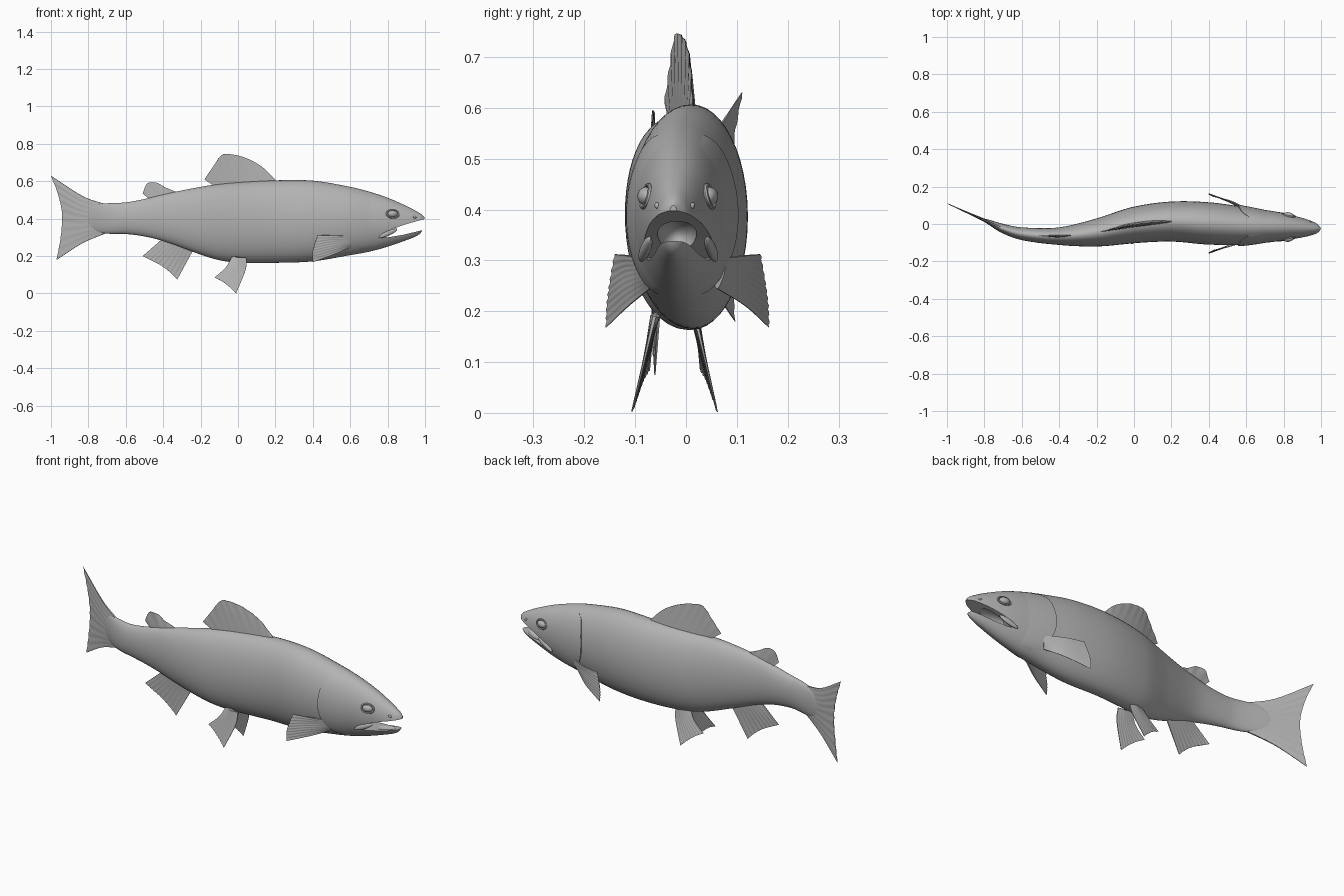
import bpy, bmesh, math
from mathutils import Vector

cube = bpy.data.objects.get("Cube")
if cube:
    bpy.data.objects.remove(cube)

skin = bpy.data.materials.new("fish_grey")
skin.use_nodes = True
GREY = (0.45, 0.45, 0.45, 1)
skin.diffuse_color = GREY
skin.node_tree.nodes["Principled BSDF"].inputs["Base Color"].default_value = GREY


def sample(stations, key):
    """Smooth curve through stations whose first entry is the key."""
    n = len(stations)
    i = 0
    while i < n - 2 and key > stations[i + 1][0]:
        i += 1
    a, b = stations[i], stations[i + 1]
    before, after = stations[max(i - 1, 0)], stations[min(i + 2, n - 1)]
    h = b[0] - a[0]
    t = min(max((key - a[0]) / h, 0), 1)
    out = []
    for k in range(1, len(a)):
        m0 = (b[k] - before[k]) / (b[0] - before[0]) * h
        m1 = (after[k] - a[k]) / (after[0] - a[0]) * h
        out.append((2*t**3 - 3*t**2 + 1) * a[k] + (t**3 - 2*t**2 + t) * m0
                   + (3*t**2 - 2*t**3) * b[k] + (t**3 - t**2) * m1)
    return out


def finish(name, bm, angle=40):
    bmesh.ops.recalc_face_normals(bm, faces=bm.faces[:])
    mesh = bpy.data.meshes.new(name)
    bm.to_mesh(mesh)
    bm.free()
    obj = bpy.data.objects.new(name, mesh)
    bpy.context.collection.objects.link(obj)
    mesh.materials.append(skin)
    bpy.ops.object.select_all(action='DESELECT')
    obj.select_set(True)
    bpy.context.view_layer.objects.active = obj
    bpy.ops.object.shade_smooth_by_angle(angle=math.radians(angle))
    return obj


def loft(name, rings, closed=True, angle=40):
    """Skin a list of rings; closed rings also get end caps."""
    bm = bmesh.new()
    rows = [[bm.verts.new(p) for p in ring] for ring in rings]
    n = len(rows[0])
    for r, s in zip(rows, rows[1:]):
        for j in range(n if closed else n - 1):
            k = (j + 1) % n
            bm.faces.new((r[j], r[k], s[k], s[j]))
    if closed:
        bm.faces.new(rows[0])
        bm.faces.new(rows[-1])
    return finish(name, bm, angle)


# Body: sideways bend, then top, bottom and half width along the length
SPINE = [(-1, .11), (-.9, .065), (-.8, .02), (-.7, -.025), (-.6, -.052),
         (-.4, -.065), (-.2, -.045), (0, -.005), (.2, .013), (.4, .003),
         (.6, -.01), (.8, -.015), (1, -.025)]
BODY = [(-.82, .44, .36, .005), (-.76, .475, .33, .017), (-.7, .482, .32, .026),
        (-.6, .487, .318, .034), (-.5, .505, .305, .04), (-.4, .53, .28, .047),
        (-.2, .57, .208, .075), (-.1, .585, .178, .088), (0, .595, .165, .098),
        (.2, .605, .164, .107), (.4, .603, .172, .113), (.6, .57, .205, .1),
        (.7, .545, .223, .088), (.8, .512, .25, .073), (.9, .468, .285, .052),
        (.95, .442, .305, .038), (.98, .424, .328, .026), (.997, .408, .37, .008)]


def spine(x):
    return sample(SPINE, x)[0]


def surface(x, angle, lift=0):
    top, bottom, half = sample(BODY, x)
    mid, tall = (top + bottom) / 2, (top - bottom) / 2
    return Vector((x, spine(x) + (half + lift) * math.cos(angle),
                   mid + (tall + lift) * math.sin(angle)))


xs = [-.82 + 1.77 * i / 90 for i in range(91)]
xs += [.95 + .047 * i / 10 for i in range(1, 11)]
body = loft("body", [[surface(x, math.tau * j / 48) for j in range(48)] for x in xs])

# Open mouth: cut a slanted wedge, then hollow the palate
wedge = [(.765, .305), (.82, .343), (.9, .371), (1.05, .412),
         (1.05, .35), (.98, .337), (.88, .313), (.8, .3)]
gap = loft("mouth_cutter", [[(x, y, z) for x, z in wedge] for y in (-.25, .25)])
bm = bmesh.new()
bmesh.ops.create_uvsphere(bm, u_segments=24, v_segments=16, radius=1)
bmesh.ops.scale(bm, vec=(.1, .04, .04), verts=bm.verts)
bmesh.ops.translate(bm, vec=(.86, spine(.86), .345), verts=bm.verts)
hollow = finish("palate_cutter", bm)
for cutter in (gap, hollow):
    cutter.hide_render = True
    bpy.context.view_layer.objects.active = body
    cut = body.modifiers.new("mouth", 'BOOLEAN')
    cut.operation, cut.solver, cut.object = 'DIFFERENCE', 'EXACT', cutter
    bpy.ops.object.modifier_apply(modifier=cut.name)
    bpy.data.objects.remove(cutter)
bpy.ops.object.select_all(action='DESELECT')
body.select_set(True)
bpy.ops.object.shade_smooth_by_angle(angle=math.radians(40))


def fin(name, rows, thick=.008, cols=32, steps=12, rays=9, ripple=.0015):
    """Tapered fin through matching rows of points, from root to tip."""
    rows = [[Vector(p) if len(p) == 3 else Vector((p[0], spine(p[0]), p[1]))
             for p in row] for row in rows]
    across = rows[0][-1] - rows[0][0]
    normal = across.cross(rows[-1][len(rows[0]) // 2] - rows[0][0]).normalized()
    flat = [[(i, *p) for i, p in enumerate(row)] for row in rows]
    rings = []
    for s in range(steps + 1):
        v = s / steps
        front, back = [], []
        for c in range(cols + 1):
            u = c / cols
            line = [(i, *sample(row, u * (len(row) - 1))) for i, row in enumerate(flat)]
            p = Vector(sample(line, v * (len(rows) - 1)))
            p += normal * ripple * v * math.sin(u * rays * math.tau)
            t = normal * (thick * (1 - v) * (.3 + .7 * math.sin(math.pi * u)) + .0008)
            front.append(p + t)
            back.append(p - t)
        rings.append(front + back[::-1])
    return loft(name, rings, angle=50)


# Fins along the middle line
fin("tail_fin", [
    [(-.7, .475), (-.7, .44), (-.7, .4), (-.7, .36), (-.7, .325)],
    [(-.83, .52), (-.83, .46), (-.82, .4), (-.83, .33), (-.83, .27)],
    [(-1, .63), (-.962, .53), (-.94, .42), (-.948, .3), (-.97, .18)]], .012)
fin("dorsal_fin", [
    [(.205, .59), (.16, .59), (.1, .59), (.04, .585), (-.03, .58), (-.08, .575), (-.12, .57)],
    [(.2, .608), (.125, .68), (.035, .727), (-.045, .745), (-.09, .738), (-.135, .675), (-.18, .61)]], .012)
fin("adipose_fin", [
    [(-.33, .53), (-.37, .525), (-.4, .52), (-.43, .51), (-.47, .5)],
    [(-.335, .545), (-.39, .568), (-.435, .592), (-.485, .588), (-.51, .535)]], .006, rays=3)
fin("anal_fin", [
    [(-.235, .24), (-.28, .26), (-.32, .27), (-.36, .28), (-.4, .295)],
    [(-.325, .075), (-.365, .115), (-.415, .152), (-.465, .178), (-.51, .2)]])

# Paired parts on both sides
for side, label in ((1, "left"), (-1, "right")):
    def pair(points, centre):
        return [(x, centre + side * y, z) for x, y, z in points]

    fin(label + "_pelvic_fin", [
        pair([(.045, .04, .19), (.02, .04, .19), (0, .038, .19), (-.03, .03, .2)], -.022),
        pair([(.04, .055, .125), (.005, .053, .13), (-.02, .05, .135), (-.065, .045, .14)], -.022),
        pair([(-.01, .084, .002), (-.045, .073, .035), (-.085, .062, .065), (-.125, .05, .085)], -.022)])
    fin(label + "_pectoral_fin", [
        pair([(.615, .08, .305), (.61, .075, .285), (.605, .07, .265), (.6, .065, .245)], -.005),
        pair([(.52, .12, .31), (.51, .118, .28), (.51, .118, .245), (.515, .115, .21)], .002),
        pair([(.425, .143, .312), (.408, .152, .26), (.398, .158, .215), (.4, .16, .168)], .003)])

    # Gill cover, raised at its curved rear edge
    edge = [(-1.1, .66), (-.7, .605), (-.35, .568), (0, .555), (.4, .562), (.8, .58), (1.1, .62)]
    rows = []
    for i in range(31):
        a = -1.1 + 2.2 * i / 30
        rear = sample(edge, a)[0]
        fade = math.cos(a / 1.1 * math.pi / 2) ** .5 if i % 30 else 0
        row = []
        for u, lift in ((0, -.004), (0, .007), (.15, .0065), (.4, .004), (.7, .001), (1, -.003)):
            height = lift * fade if lift > 0 else lift
            row.append(surface(rear + u * (.74 - rear), a if side > 0 else math.pi - a, height))
        rows.append(row)
    loft(label + "_gill_cover", rows, closed=False)

    # Eye with rim, jaw flap and nostril, seated on the head surface
    for part, x, a, size, tilt in (
            ("eye", .827, .39, (.027, .016, .018), 0),
            ("jaw_flap", .803, -.47, (.054, .01, .013), -.42),
            ("nostril", .945, .5, (.009, .005, .006), .3)):
        spot = surface(x, a if side > 0 else math.pi - a)
        bm = bmesh.new()
        bmesh.ops.create_uvsphere(bm, u_segments=24, v_segments=14, radius=1)
        bmesh.ops.scale(bm, vec=size, verts=bm.verts)
        obj = finish(label + "_" + part, bm)
        obj.location = spot
        obj.rotation_euler = (0, tilt, -side * .2)
        if part == "eye":
            bpy.ops.mesh.primitive_torus_add(
                major_radius=.033, minor_radius=.005, major_segments=32, minor_segments=8,
                location=spot, rotation=(math.pi / 2 + side * .25, 0, -side * .2))
            rim = bpy.context.object
            rim.name = label + "_eye_rim"
            rim.scale = (1, .7, 1)
            rim.data.materials.append(skin)
            bpy.ops.object.shade_smooth_by_angle(angle=math.radians(40))
